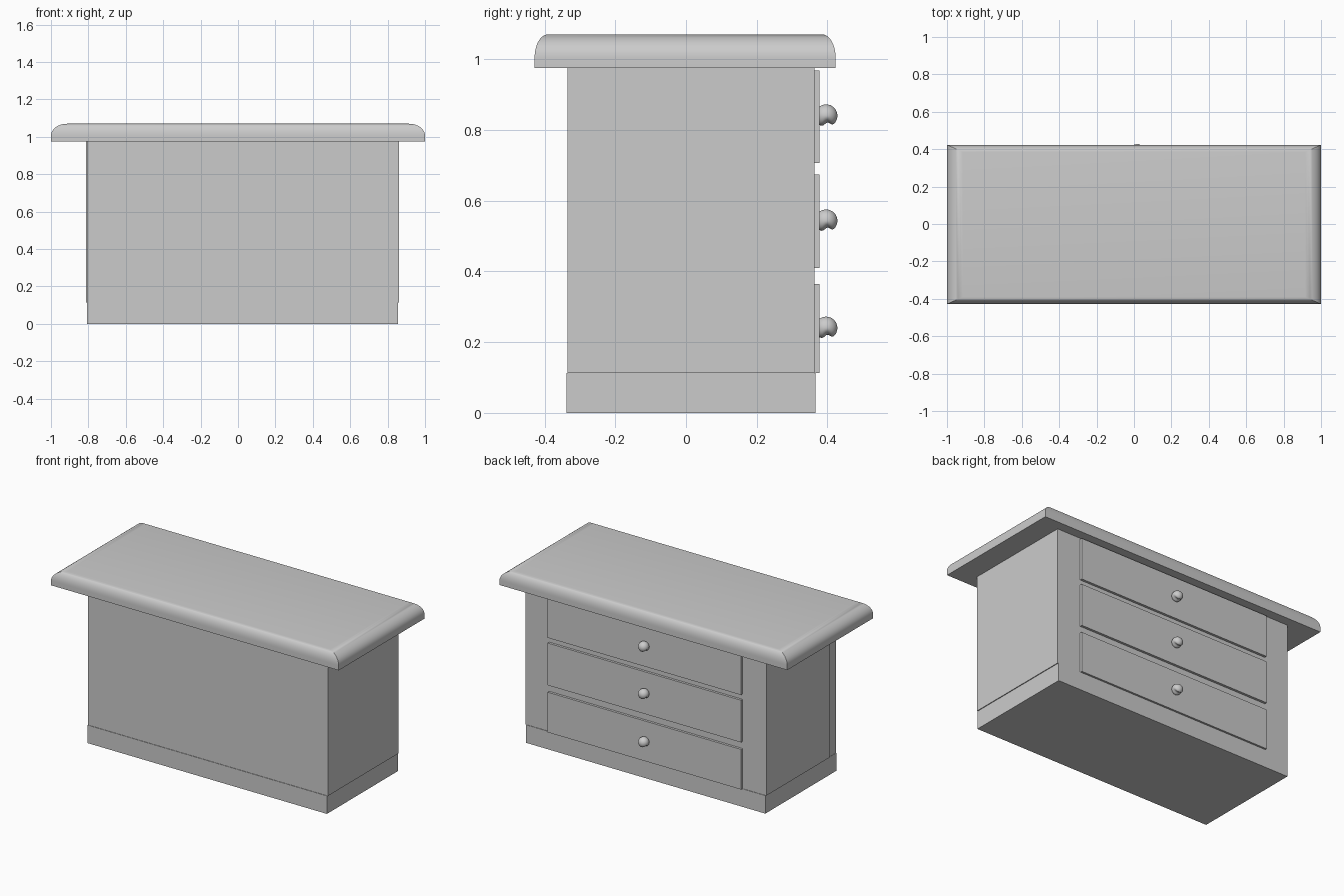
import bpy, bmesh, math

if "Cube" in bpy.data.objects:
    bpy.data.objects.remove(bpy.data.objects["Cube"])


def finish(name, bm, smooth=False):
    bmesh.ops.recalc_face_normals(bm, faces=bm.faces)
    mesh = bpy.data.meshes.new(name)
    bm.to_mesh(mesh)
    bm.free()
    ob = bpy.data.objects.new(name, mesh)
    bpy.context.collection.objects.link(ob)
    if smooth:
        bpy.ops.object.select_all(action='DESELECT')
        ob.select_set(True)
        bpy.context.view_layer.objects.active = ob
        bpy.ops.object.shade_smooth_by_angle(angle=math.radians(35))
    return ob


def box(name, x, y, z):
    bm = bmesh.new()
    bmesh.ops.create_cube(bm, size=1)
    for v in bm.verts:
        v.co = [a + (c + 0.5) * (b - a) for c, (a, b) in zip(v.co, (x, y, z))]
    return finish(name, bm)


# Carcass, plinth and thin side panel
box("carcass", (-0.807, 0.86), (-0.335, 0.363), (0.113, 0.98))
box("plinth", (-0.808, 0.855), (-0.338, 0.366), (0, 0.113))
box("left_side_panel", (-0.813, -0.80), (-0.265, 0.363), (0.113, 0.978))

# Countertop: mitred slab with an elliptical rounded top edge
bm = bmesh.new()
steps = 10
levels = [(0.975, 0, 0)]
for i in range(steps + 1):
    a = math.pi / 2 * i / steps
    c = 1 - math.cos(a)
    levels.append((1.005 + 0.065 * math.sin(a), 0.085 * c, 0.038 * c))
rings = []
for z, ix, iy in levels:
    x, y0, y1 = 1 - ix, -0.428 + iy, 0.423 - iy
    rings.append([bm.verts.new(p) for p in
                  ((-x, y0, z), (x, y0, z), (x, y1, z), (-x, y1, z))])
for lo, hi in zip(rings, rings[1:]):
    for k in range(4):
        n = (k + 1) % 4
        bm.faces.new((lo[k], lo[n], hi[n], hi[k]))
bm.faces.new(rings[0][::-1])
bm.faces.new(rings[-1])
finish("countertop", bm, smooth=True)


# Knob: ball with a finger scoop on its underside
def knob(name, x, y, z):
    bm = bmesh.new()
    bmesh.ops.create_uvsphere(bm, u_segments=32, v_segments=24, radius=0.032)
    for v in bm.verts:
        if v.co.z < 0:
            depth = -v.co.z / 0.032
            v.co.z += 0.013 * depth * math.exp(-((v.co.y - 0.004) / 0.011) ** 2)
        v.co.x += x
        v.co.y += y
        v.co.z += z
    return finish(name, bm, smooth=True)


# Drawer fronts with their knobs, on the back side
drawers = [("bottom", 0.113, 0.365, 0.24),
           ("middle", 0.409, 0.674, 0.543),
           ("top", 0.707, 0.968, 0.84)]
for label, z0, z1, zk in drawers:
    box(label + "_drawer_front", (-0.647, 0.697), (0.355, 0.378), (z0, z1))
    knob(label + "_knob", 0.017, 0.396, zk)
